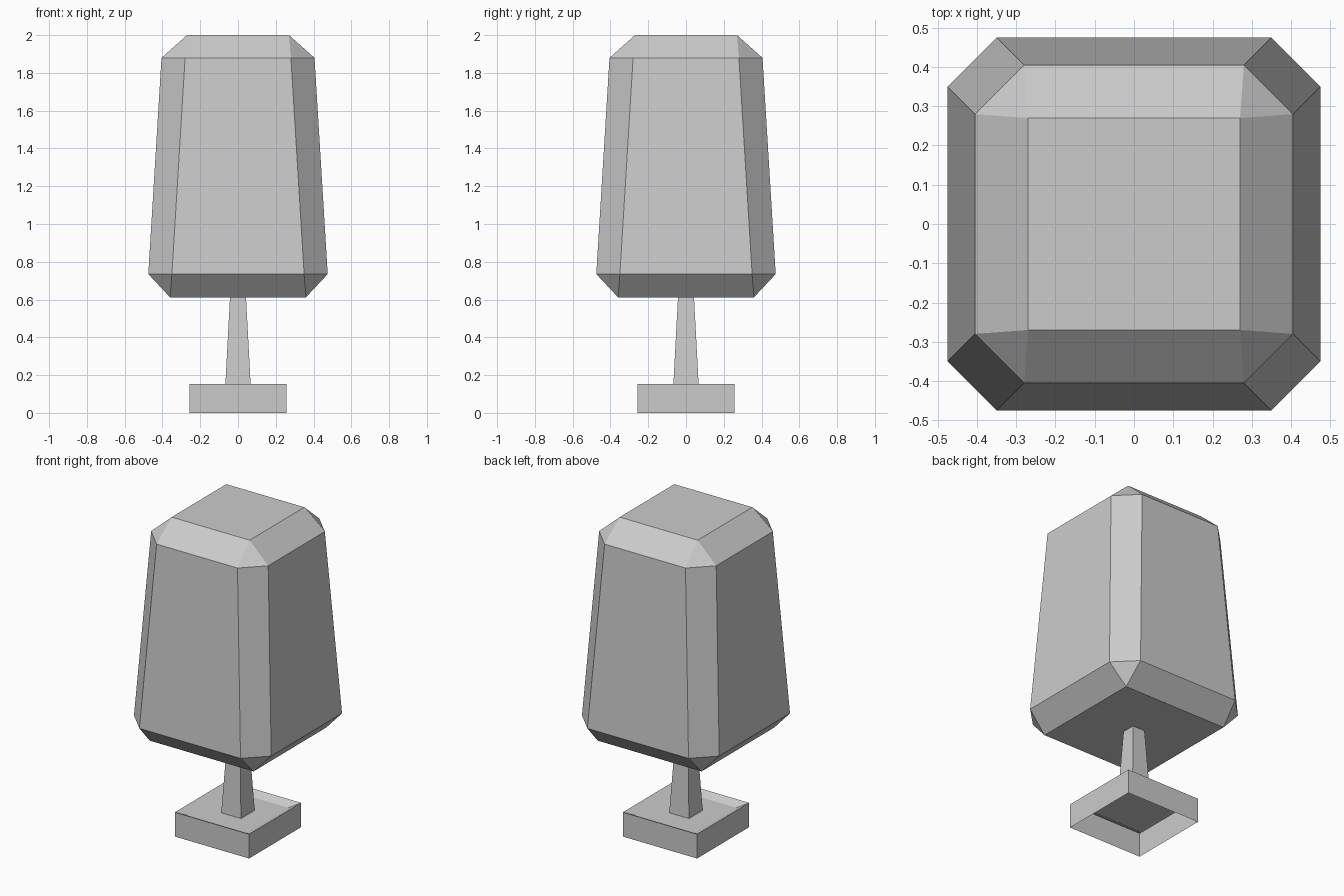
import bpy, bmesh, math

if "Cube" in bpy.data.objects:
    bpy.data.objects.remove(bpy.data.objects["Cube"])


def finish(bm, name):
    bmesh.ops.recalc_face_normals(bm, faces=bm.faces)
    mesh = bpy.data.meshes.new(name)
    bm.to_mesh(mesh)
    bm.free()
    obj = bpy.data.objects.new(name, mesh)
    bpy.context.collection.objects.link(obj)
    return obj


def square_loft(name, levels, cap_bottom=False, cap_top=False):
    """Stack square rings given as (half width, height)."""
    bm = bmesh.new()
    rings = [[bm.verts.new((sx * h, sy * h, z))
              for sx, sy in ((-1, -1), (1, -1), (1, 1), (-1, 1))]
             for h, z in levels]
    for a, b in zip(rings, rings[1:]):
        for i in range(4):
            j = (i + 1) % 4
            bm.faces.new((a[i], a[j], b[j], b[i]))
    if cap_bottom:
        bm.faces.new(rings[0])
    if cap_top:
        bm.faces.new(rings[-1])
    return finish(bm, name)


# Planter base: open underneath, top slightly dished inside the rim
square_loft("planter_base", [(0.257, 0), (0.257, 0.152), (0.205, 0.127)], cap_top=True)

# Tapered trunk
square_loft("trunk", [(0.068, 0.127), (0.042, 0.62)])

# Crown: tapered block with chamfered edges, square top and bottom faces
bm = bmesh.new()
for x, y, z in ((0.36, 0.36, 0.612),
                (0.475, 0.35, 0.735), (0.35, 0.475, 0.735),
                (0.405, 0.28, 1.88), (0.28, 0.405, 1.88),
                (0.27, 0.27, 2.0)):
    for sx in (-1, 1):
        for sy in (-1, 1):
            bm.verts.new((sx * x, sy * y, z))
bmesh.ops.convex_hull(bm, input=bm.verts)
bmesh.ops.dissolve_limit(bm, angle_limit=math.radians(1),
                         verts=bm.verts, edges=bm.edges)
finish(bm, "tree_crown")
